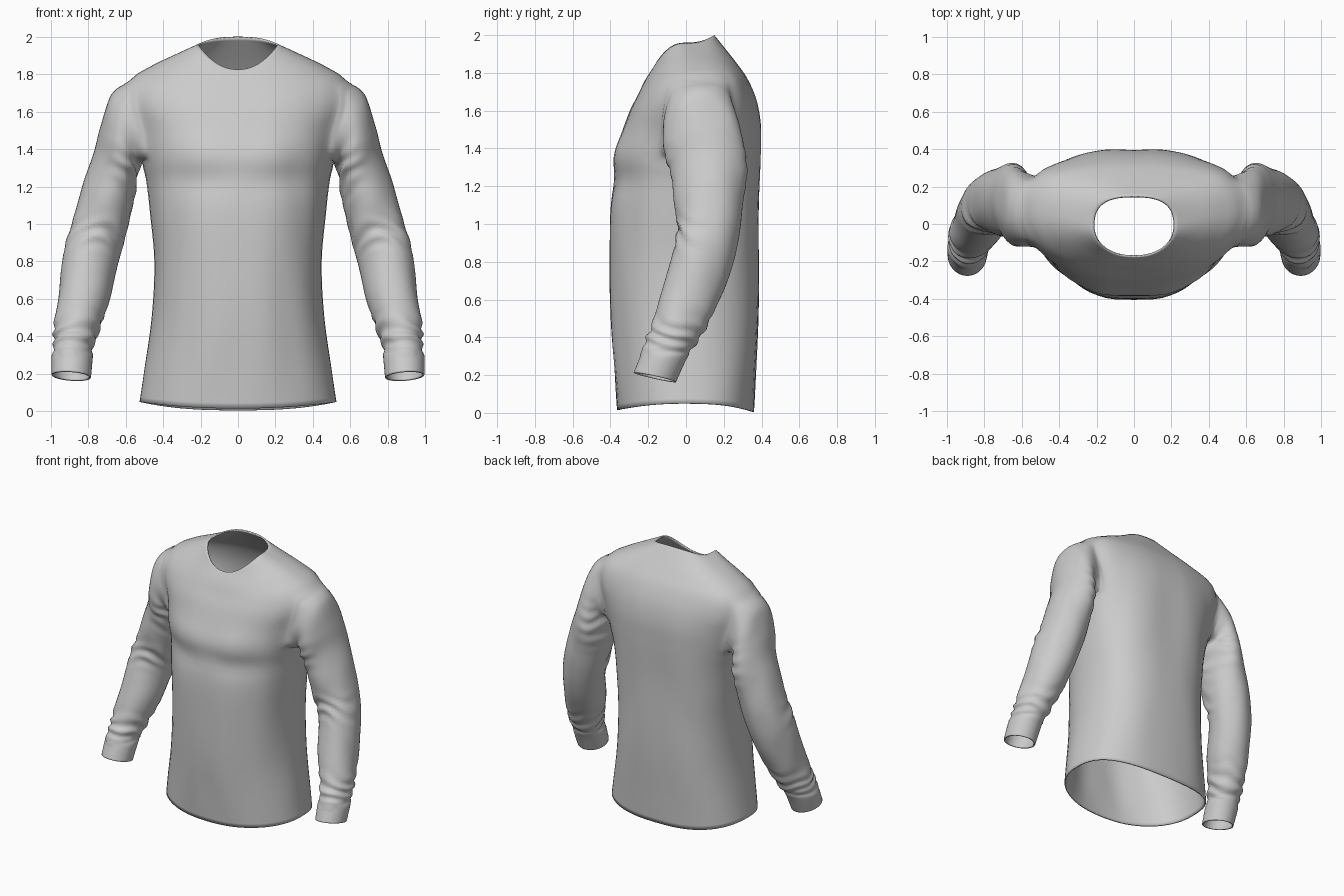
import bpy, bmesh, math
from mathutils import Vector, noise

cube = bpy.data.objects.get("Cube")
if cube:
    bpy.data.objects.remove(cube, do_unlink=True)

HALF = 32              # segments around half of the body
BODY_STEPS = 4         # rings between body stations
SLEEVE_STEPS = 8       # rings between sleeve stations
HOLE_J = (11, 21)      # armhole columns
HOLE_S = (6, 9)        # armhole stations

# Body stations: front z, side z, back z, half width, front y, back y, side y
BODY = [
    (.015, .05, .005, .525, -.365, .36, 0),
    (.2, .21, .2, .5, -.38, .37, 0),
    (.5, .5, .5, .46, -.4, .385, 0),
    (.8, .8, .8, .445, -.408, .39, 0),
    (1.05, 1.05, 1.05, .465, -.405, .395, .02),
    (1.25, 1.24, 1.25, .49, -.385, .4, .04),
    (1.36, 1.34, 1.4, .515, -.38, .4, .06),
    (1.47, 1.5, 1.53, .55, -.345, .395, .08),
    (1.6, 1.64, 1.66, .6, -.3, .37, .08),
    (1.69, 1.76, 1.77, .585, -.255, .325, .08),
    (1.75, 1.84, 1.85, .47, -.225, .27, .06),
    (1.79, 1.905, 1.92, .335, -.2, .215, .03),
    (1.825, 1.96, 2, .215, -.175, .15, -.01),
]

# Sleeve stations: outer x, outer z, inner x, inner z, centre y, half depth, tilt
SLEEVE = [
    (.68, 1.69, .52, 1.31, .08, .2, 0),
    (.735, 1.52, .535, 1.25, .1, .21, 0),
    (.77, 1.38, .55, 1.16, .12, .2, 0),
    (.83, 1.2, .575, 1.04, .12, .185, .01),
    (.885, 1.02, .605, .92, .115, .165, .03),
    (.93, .85, .64, .8, .09, .155, .05),
    (.957, .65, .68, .62, .03, .145, .05),
    (.98, .47, .74, .44, -.045, .125, .045),
    (.985, .37, .77, .355, -.09, .115, .04),
    (.995, .3, .775, .29, -.12, .113, .03),
    (.995, .195, .785, .18, -.165, .112, .025),
]


def body_ring(zf, zs, zb, hw, yf, yb, yc):
    """Half ring from centre front, round the side, to centre back."""
    ring = []
    for j in range(HALF + 1):
        a = -math.pi / 2 + math.pi * j / HALF
        c, s = max(0, math.cos(a)), abs(math.sin(a))
        y_end, z_end, p = (yf, zf, 2.2) if a < 0 else (yb, zb, 2.6)
        ring.append(Vector((hw * c ** (2 / p),
                            yc + (y_end - yc) * s ** (2 / p),
                            zs + (z_end - zs) * s * s)))
    return ring


def sleeve_ring(station, across, tall):
    """Closed ring whose corners line up with the armhole corners."""
    xo, zo, xi, zi, yc, depth, tilt = station
    centre = Vector(((xo + xi) / 2, yc, (zo + zi) / 2))
    out = Vector(((xo - xi) / 2, 0, (zo - zi) / 2))
    back = Vector((0, depth, -tilt))
    ring, corner = [], -3 * math.pi / 4
    for count in (across, tall, across, tall):
        for k in range(count):
            a = corner + math.pi / 2 * k / count
            ring.append(centre + back * math.cos(a) + out * math.sin(a))
        corner += math.pi / 2
    return ring


def loft(rings, steps):
    """Smoothly interpolated rings through the control rings."""
    result = []
    for i in range(len(rings) - 1):
        quad = (rings[max(i - 1, 0)], rings[i], rings[i + 1],
                rings[min(i + 2, len(rings) - 1)])
        for k in range(steps):
            t = k / steps
            result.append([
                b + t / 2 * (c - a + t * (2 * a - 5 * b + 4 * c - d
                                          + t * (3 * (b - c) + d - a)))
                for a, b, c, d in zip(*quad)])
    return result + [rings[-1]]


def bell(value, centre, width):
    return math.exp(-((value - centre) / width) ** 2)


bm = bmesh.new()

# Body shell with an armhole left open
body = [[bm.verts.new(co) for co in ring]
        for ring in loft([body_ring(*s) for s in BODY], BODY_STEPS)]
j0, j1 = HOLE_J
i0, i1 = (s * BODY_STEPS for s in HOLE_S)
for i in range(len(body) - 1):
    for j in range(HALF):
        if i0 <= i < i1 and j0 <= j < j1:
            continue
        bm.faces.new((body[i][j], body[i][j + 1],
                      body[i + 1][j + 1], body[i + 1][j]))
for i in range(i0 + 1, i1):
    for j in range(j0 + 1, j1):
        bm.verts.remove(body[i][j])

# Sleeve grown out of the armhole edge
rim = [body[i0][j] for j in range(j0, j1)]
rim += [body[i][j1] for i in range(i0, i1)]
rim += [body[i1][j] for j in range(j1, j0, -1)]
rim += [body[i][j0] for i in range(i1, i0, -1)]
controls = [[v.co.copy() for v in rim]]
controls += [sleeve_ring(s, j1 - j0, i1 - i0) for s in SLEEVE]
sleeve = [rim] + [[bm.verts.new(co) for co in ring]
                  for ring in loft(controls, SLEEVE_STEPS)[1:]]
for lower, upper in zip(sleeve, sleeve[1:]):
    for k in range(len(rim)):
        n = (k + 1) % len(rim)
        bm.faces.new((lower[k], lower[n], upper[n], upper[k]))

# Soften the shoulder seam
rim_points = [v.co.copy() for v in rim]
seam = [v for v in bm.verts if min((v.co - p).length for p in rim_points) < .05]
for _ in range(4):
    bmesh.ops.smooth_vert(bm, verts=seam, factor=.5,
                          use_axis_x=True, use_axis_y=True, use_axis_z=True)

# Cloth folds, chest and back shape
bm.normal_update()
sleeve_verts = {v for ring in sleeve[3:] for v in ring}
moves = {}
for v in bm.verts:
    x, y, z = v.co
    if v in sleeve_verts:
        wave = math.sin(65 * z + 25 * y + 6 * noise.noise(v.co * 5))
        gather = .008 * bell(z, .42, .09) * (z > .31)
        elbow = .009 * bell(z, .95, .08) * bell(y, -.02, .12)
        armpit = .008 * bell(z, 1.3, .14) * bell(x, .55, .1)
        push = wave * (gather + elbow + armpit)
        push += .008 * noise.noise(Vector((x * 7, y * 7, z * 4)))* (z > .31)
        push -= .005 * bell(z, .325, .015)
    else:
        fade = min(1, z * 4) * min(1, max(0, (1.9 - z) * 4))
        push = .009 * fade * noise.noise(Vector((x * 6 + z, y * 5, z * 1.6)))
        if y < 0:
            push += .014 * bell(x, .22, .18) * bell(z, 1.4, .1)
            push -= .012 * bell(x, .2, .2) * bell(z, 1.22, .06)
        else:
            push -= .014 * bell(x, 0, .12) * bell(z, 1.15, .4)
    moves[v] = v.normal * push
for v, move in moves.items():
    centre_line = v.co.x < .001
    v.co += move
    if centre_line:
        v.co.x = 0

mesh = bpy.data.meshes.new("long_sleeved_shirt")
bm.to_mesh(mesh)
bm.free()
shirt = bpy.data.objects.new("long_sleeved_shirt", mesh)
bpy.context.collection.objects.link(shirt)

# Plain grey cloth
cloth = bpy.data.materials.new("light_grey_cloth")
cloth.use_nodes = True
colour = (.6, .6, .6, 1)
cloth.diffuse_color = colour
cloth.node_tree.nodes["Principled BSDF"].inputs["Base Color"].default_value = colour
mesh.materials.append(cloth)

bpy.context.view_layer.objects.active = shirt
shirt.select_set(True)
bpy.ops.object.shade_smooth_by_angle(angle=math.radians(60))

# Second half and fabric thickness
mirror = shirt.modifiers.new("mirror", "MIRROR")
mirror.merge_threshold = .002
thickness = shirt.modifiers.new("thickness", "SOLIDIFY")
thickness.thickness = .01
thickness.offset = -1
